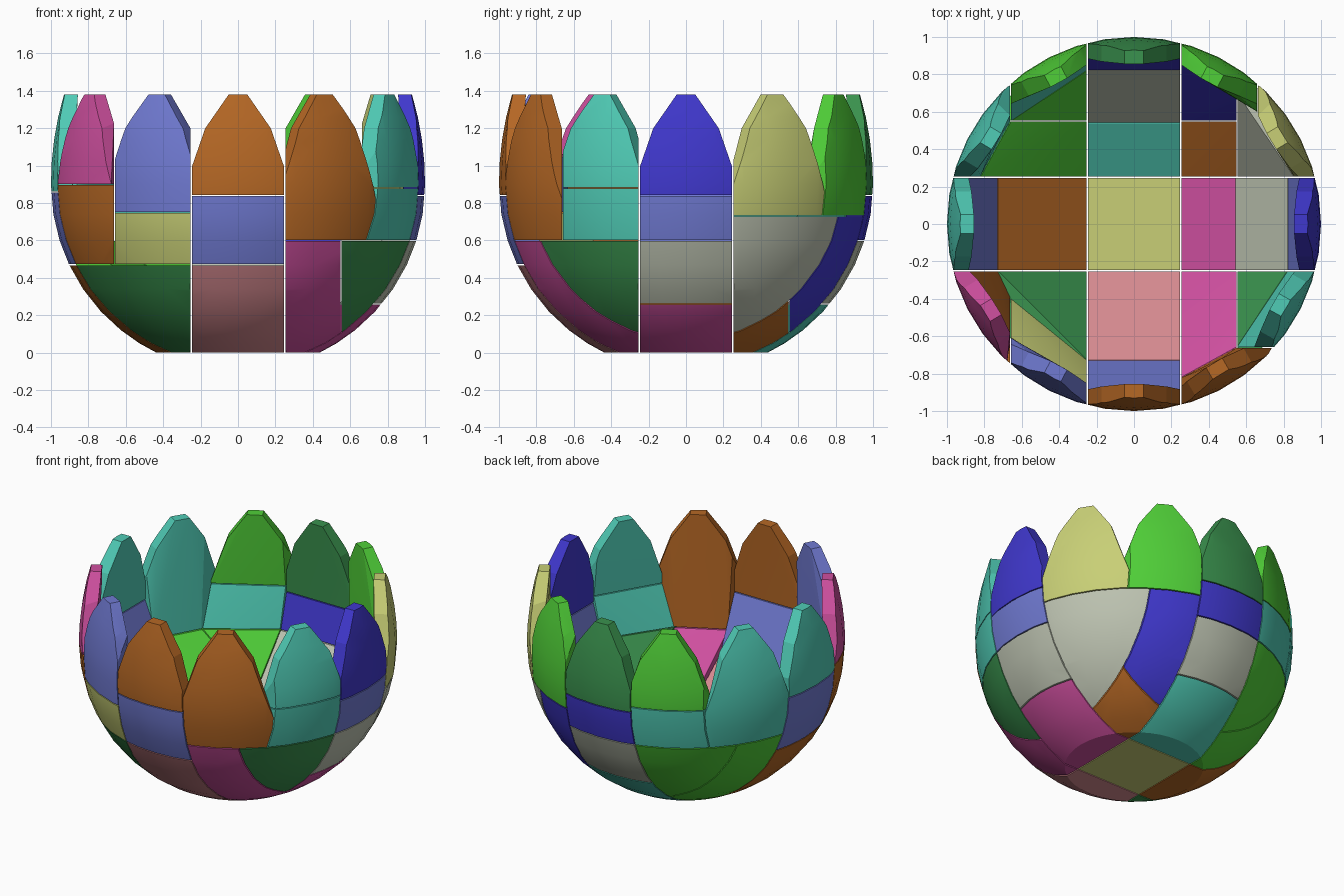
import bpy, bmesh, math
from mathutils import Vector

cube = bpy.data.objects.get("Cube")
if cube:
    bpy.data.objects.remove(cube, do_unlink=True)


def linear(c):
    c /= 255
    return c / 12.92 if c <= 0.04045 else ((c + 0.055) / 1.055) ** 2.4


# One flat colour per material
COLOURS = {
    "pink": (208, 80, 160), "salmon": (214, 138, 144), "teal": (80, 204, 182),
    "blue": (64, 56, 206), "periwinkle": (112, 122, 210), "orange": (182, 104, 37),
    "khaki": (200, 207, 118), "bright_green": (80, 207, 56),
    "dark_green": (58, 146, 78), "pale_grey": (190, 196, 178),
}
MATS = {}
for name, rgb in COLOURS.items():
    m = bpy.data.materials.new(name)
    m.use_nodes = True
    col = tuple(linear(c) for c in rgb) + (1.0,)
    m.diffuse_color = col
    m.node_tree.nodes["Principled BSDF"].inputs["Base Color"].default_value = col
    MATS[name] = m

# Bowl wall profile: outer skin (round below, stretched above) and inner skin
MID, TOP, SEGS = 0.9, 1.38, 40
OUTER = [(0, 0)]
for z in (0, 0.05, 0.12, 0.22, 0.34, 0.47, 0.6, 0.74, 0.9, 1.02, 1.14, 1.26, TOP):
    h = 1.0 if z < MID else 1.31
    OUTER.append((math.sqrt(1 - ((z - MID) / h) ** 2), z))
INNER = [(0, 0.09), (0.36, 0.09), (0.57, 0.23), (0.77, 0.47), (0.86, 0.6),
         (0.92, 0.84), (0.92, 1.0), (0.86, TOP)]


def lathe(bm, profile):
    rings = []
    for r, z in profile:
        rings.append([bm.verts.new((r * math.cos(a), r * math.sin(a), z))
                      for a in (2 * math.pi * i / SEGS for i in range(SEGS))])
    for lo, hi in zip(rings, rings[1:]):
        for i in range(SEGS):
            j = (i + 1) % SEGS
            bm.faces.new((lo[i], lo[j], hi[j], hi[i]))


base = bmesh.new()
lathe(base, OUTER)
lathe(base, INNER)
bmesh.ops.remove_doubles(base, verts=base.verts, dist=1e-4)
wall = bpy.data.meshes.new("wall_template")
base.to_mesh(wall)
base.free()

GAP = 0.003


def cut(bm, point, normal):
    """Remove everything on the side the normal points to."""
    bmesh.ops.bisect_plane(bm, geom=bm.verts[:] + bm.edges[:] + bm.faces[:], dist=1e-5,
                           plane_co=point, plane_no=normal, clear_outer=True)


def plate(name, colour, x, y, z, angle=None):
    """Solid block of wall between axis limits; angle gives a pointed petal."""
    bm = bmesh.new()
    bm.from_mesh(wall)
    for axis, (lo, hi) in enumerate((x, y, z)):
        n = Vector((0, 0, 0))
        n[axis] = 1
        if lo is not None:
            cut(bm, n * (lo + GAP), -n)
        if hi is not None:
            cut(bm, n * (hi - GAP), n)
    if angle is not None:
        a = math.radians(angle)
        side = Vector((-math.sin(a), math.cos(a), 0))
        outline = [(0.255, 0.97), (0.175, 1.2), (0.05, TOP)]
        for s in (1, -1):
            for (w0, z0), (w1, z1) in zip(outline, outline[1:]):
                p = side * s * w0 + Vector((0, 0, z0))
                cut(bm, p, side * s * (z1 - z0) + Vector((0, 0, w0 - w1)))
    # Closed block with a flat inner side
    bmesh.ops.delete(bm, geom=bm.edges[:], context='EDGES_FACES')
    bmesh.ops.remove_doubles(bm, verts=bm.verts, dist=0.006)
    res = bmesh.ops.convex_hull(bm, input=bm.verts[:])
    junk = {v for v in res["geom_interior"] + res["geom_unused"]
            if isinstance(v, bmesh.types.BMVert)}
    bmesh.ops.delete(bm, geom=[v for v in junk if not v.link_faces], context='VERTS')
    bmesh.ops.dissolve_limit(bm, angle_limit=math.radians(1), verts=bm.verts, edges=bm.edges)
    bmesh.ops.recalc_face_normals(bm, faces=bm.faces)
    me = bpy.data.meshes.new(name)
    bm.to_mesh(me)
    bm.free()
    me.materials.append(MATS[colour])
    ob = bpy.data.objects.new(name, me)
    bpy.context.collection.objects.link(ob)
    ob.select_set(True)
    bpy.context.view_layer.objects.active = ob


bpy.ops.object.select_all(action='DESELECT')
C, D, S = 0.25, 0.55, 0.66          # centre strip, inner split, petal split
MIDW, POS, NEG = (-C, C), (C, None), (None, -C)

# Floor
plate("floor", "khaki", MIDW, MIDW, (None, 0.3))

# Four straight columns, listed from the bottom up
COLUMNS = {
    "front": (MIDW, NEG, -90, (0, 0.47, 0.84), ("salmon", "periwinkle", "orange")),
    "left": (POS, MIDW, 0, (0, 0.26, 0.6, 0.84), ("pink", "pale_grey", "periwinkle", "blue")),
    "back": (MIDW, POS, 90, (0, 0.26, 0.6, 0.84), ("teal", "pale_grey", "blue", "dark_green")),
    "right": (NEG, MIDW, 180, (0, 0.47, 0.86), ("orange", "periwinkle", "teal")),
}
for side, (x, y, ang, zs, cols) in COLUMNS.items():
    for i, col in enumerate(cols):
        last = i == len(cols) - 1
        z = (zs[i] if i else None, None if last else zs[i + 1])
        plate(f"{side}_petal" if last else f"{side}_plate_{i + 1}", col, x, y, z,
              ang if last else None)

# Front left corner
plate("front_left_inner_plate", "pink", (C, D), NEG, (None, 0.6))
plate("front_left_outer_plate", "dark_green", (D, None), NEG, (None, 0.6))
plate("front_left_upper_plate", "teal", POS, (-S, -C), (0.6, 0.88))
plate("front_left_petal_a", "orange", POS, (None, -S), (0.6, None), -60)
plate("front_left_petal_b", "teal", POS, (-S, -C), (0.88, None), -29)

# Front right corner
plate("front_right_lower_plate", "dark_green", NEG, NEG, (None, 0.47))
plate("front_right_upper_plate_a", "khaki", (-S, -C), NEG, (0.47, 0.75))
plate("front_right_upper_plate_b", "orange", (None, -S), NEG, (0.47, 0.9))
plate("front_right_petal_a", "periwinkle", (-S, -C), NEG, (0.75, None), -118)
plate("front_right_petal_b", "pink", (None, -S), NEG, (0.9, None), -149)

# Back left corner
plate("back_left_lower_plate", "orange", (C, D), (C, D), (None, 0.5))
plate("back_left_outer_plate", "pale_grey", (D, None), POS, (None, 0.73))
plate("back_left_inner_plate", "blue", (C, D), (D, None), (None, 0.73))
plate("back_left_petal_a", "khaki", (S, None), POS, (0.73, None), 31)
plate("back_left_petal_b", "bright_green", (C, S), POS, (0.73, None), 62)

# Back right corner
plate("back_right_inner_plate", "bright_green", NEG, (C, D), (None, 0.6))
plate("back_right_outer_plate", "bright_green", NEG, (D, None), (None, 0.6))
plate("back_right_upper_plate", "teal", (-S, -C), POS, (0.6, 0.88))
plate("back_right_petal_a", "bright_green", (-S, -C), POS, (0.88, None), 118)
plate("back_right_petal_b", "teal", (None, -S), POS, (0.6, None), 149)

bpy.data.meshes.remove(wall)
bpy.ops.object.shade_smooth_by_angle(angle=math.radians(15))
